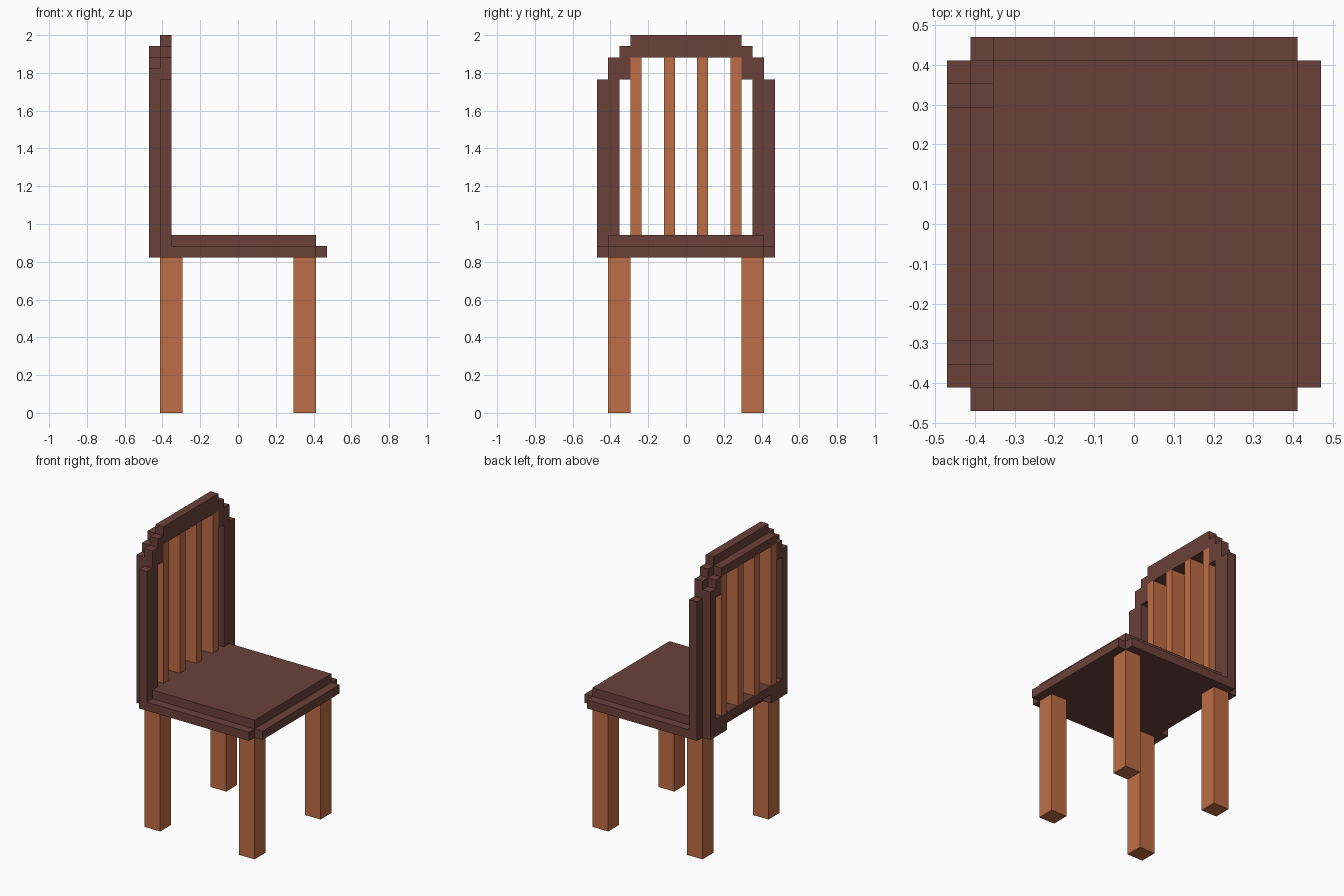
import bpy, bmesh

cube = bpy.data.objects.get("Cube")
if cube:
    bpy.data.objects.remove(cube, do_unlink=True)

U = 2 / 34  # one block of the grid


def make_material(name, color):
    mat = bpy.data.materials.new(name)
    mat.use_nodes = True
    mat.diffuse_color = color
    mat.node_tree.nodes["Principled BSDF"].inputs["Base Color"].default_value = color
    return mat


dark = make_material("dark brown wood", (0.147, 0.053, 0.042, 1))
light = make_material("light orange wood", (0.515, 0.153, 0.060, 1))


def prism(name, mat, profile, lo, hi, axis):
    """Extrude a 2D profile, in blocks: (x, y) along z, or (y, z) along x."""
    bm = bmesh.new()
    place = (lambda a, b: (a * U, b * U, lo * U)) if axis == "z" else (lambda a, b: (lo * U, a * U, b * U))
    face = bm.faces.new([bm.verts.new(place(a, b)) for a, b in profile])
    result = bmesh.ops.extrude_face_region(bm, geom=[face])
    depth = (hi - lo) * U
    offset = (0, 0, depth) if axis == "z" else (depth, 0, 0)
    moved = [v for v in result["geom"] if isinstance(v, bmesh.types.BMVert)]
    bmesh.ops.translate(bm, verts=moved, vec=offset)
    bmesh.ops.recalc_face_normals(bm, faces=bm.faces)
    mesh = bpy.data.meshes.new(name)
    bm.to_mesh(mesh)
    bm.free()
    mesh.materials.append(mat)
    obj = bpy.data.objects.new(name, mesh)
    bpy.context.scene.collection.objects.link(obj)
    return obj


def rect(a0, a1, b0, b1):
    return [(a0, b0), (a1, b0), (a1, b1), (a0, b1)]


def mirrored(half):
    """Close a half outline by mirroring its first coordinate."""
    return half + [(-a, b) for a, b in reversed(half)]


# Seat: notched lower board with a smaller board on top
prism("seat_base", dark,
      [(-7, -8), (7, -8), (7, -7), (8, -7), (8, 7), (7, 7), (7, 8), (-7, 8)],
      14, 15, "z")
prism("seat_top", dark, rect(-7, 7, -7, 7), 15, 16, "z")

# Rear rail with a foot under each post
prism("rear_rail", dark, mirrored([(4, 15), (4, 14), (7, 14), (7, 16)]), -8, -7, "x")

# Stepped backrest arch in two layers, the rear one smaller
inner = [(6, 16), (6, 30), (5, 30), (5, 32)]
front_outer = [(5, 34), (5, 33), (6, 33), (6, 32), (7, 32), (7, 30), (8, 30), (8, 15), (7, 15), (7, 16)]
rear_outer = [(5, 33), (5, 32), (6, 32), (6, 31), (7, 31), (7, 16)]


def arch(name, outer, x0, x1):
    left_inner = [(-a, b) for a, b in inner]
    left_outer = [(-a, b) for a, b in reversed(outer)]
    prism(name, dark, list(reversed(outer)) + outer_top(outer, left_outer) + left_inner + inner[::-1], x0, x1, "x")


def outer_top(outer, left_outer):
    # The left side runs down from the crown to its foot
    return [(-a, b) for a, b in outer]


arch("backrest_front_arch", front_outer, -7, -6)
arch("backrest_rear_arch", rear_outer, -8, -7)

# Backrest slats
for i, y in enumerate((-5, -2, 1, 4)):
    prism(f"slat_{i + 1}", light, rect(y, y + 1, 16, 32), -8, -6, "x")

# Four square legs
for x, end in ((-7, "back"), (5, "seat_front")):
    for y, side in ((-7, "right"), (5, "left")):
        prism(f"{end}_{side}_leg", light, rect(x, x + 2, y, y + 2), 0, 14, "z")
